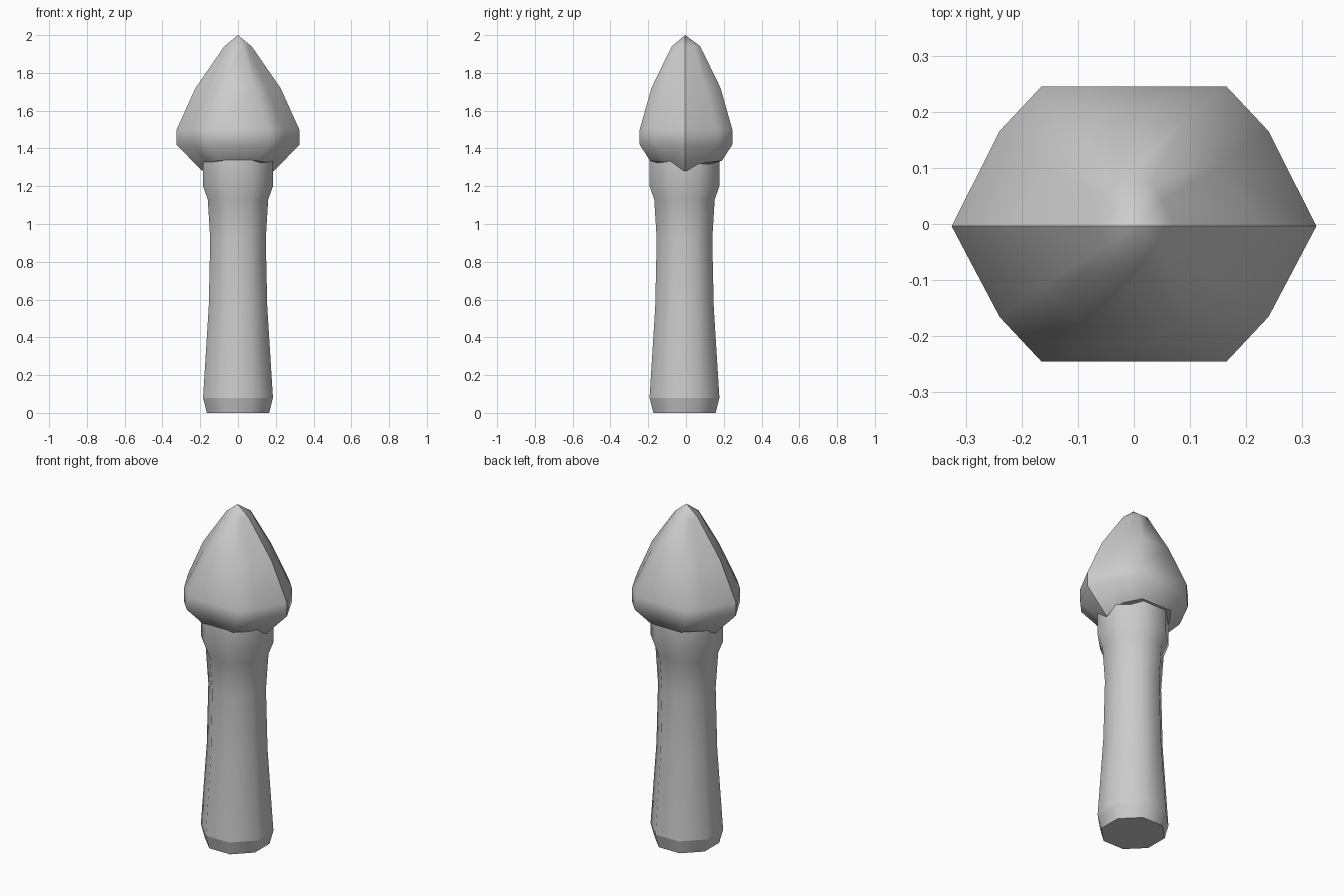
import bpy, bmesh, math

cube = bpy.data.objects.get("Cube")
if cube:
    bpy.data.objects.remove(cube, do_unlink=True)

grey = bpy.data.materials.new("plain_grey")
colour = (0.6, 0.6, 0.6, 1)
grey.diffuse_color = colour
grey.use_nodes = True
grey.node_tree.nodes["Principled BSDF"].inputs["Base Color"].default_value = colour


def loft(name, rings, tip=None, sharp=lambda e: False):
    """Skin closed rings from bottom to top, capped or drawn to a tip."""
    bm = bmesh.new()
    loops = [[bm.verts.new(p) for p in ring] for ring in rings]
    n = len(loops[0])
    for low, high in zip(loops, loops[1:]):
        for i in range(n):
            j = (i + 1) % n
            bm.faces.new((low[i], low[j], high[j], high[i]))
    bm.faces.new(loops[0][::-1])
    if tip:
        apex = bm.verts.new(tip)
        for i in range(n):
            bm.faces.new((loops[-1][i], loops[-1][(i + 1) % n], apex))
    else:
        bm.faces.new(loops[-1])
    bmesh.ops.recalc_face_normals(bm, faces=bm.faces)
    for f in bm.faces:
        f.smooth = len(f.verts) < 5
    for e in bm.edges:
        e.smooth = not (sharp(e) or any(len(f.verts) > 4 for f in e.link_faces))
    mesh = bpy.data.meshes.new(name)
    bm.to_mesh(mesh)
    bm.free()
    mesh.materials.append(grey)
    obj = bpy.data.objects.new(name, mesh)
    bpy.context.collection.objects.link(obj)
    return obj


# Handle: waisted octagonal grip, flat sides facing the axes
profile = [(0.165, 0), (0.185, 0.08), (0.155, 0.56), (0.147, 0.92),
           (0.16, 1.13), (0.185, 1.2), (0.185, 1.35)]
HANDLE_Y = -0.008


def octagon(half_width, z):
    r = half_width / math.cos(math.pi / 8)
    angles = [math.pi / 8 + k * math.pi / 4 for k in range(8)]
    return [(r * math.cos(a), HANDLE_Y + r * math.sin(a), z) for a in angles]


loft("handle", [octagon(w, z) for w, z in profile],
     sharp=lambda e: all(abs(v.co.z - 0.08) < 0.001 for v in e.verts))

# Head: pointed bud of two shells meeting at a seam on each side
SEAM_Y = -0.004


def bud_ring(seam, middle, corner):
    """Mirror one quarter (seam, middle and corner points) into a full ring."""
    quarter = [seam, middle, corner]
    back = quarter + [(-x, y, z) for x, y, z in quarter[::-1]]
    front = [(x, -y, z) for x, y, z in back[-2:0:-1]]
    return [(x, y if y else SEAM_Y, z) for x, y, z in back + front]


levels = [
    ((0.19, 0, 1.28), (0.165, 0.1, 1.325), (0.1, 0.19, 1.335)),
    ((0.325, 0, 1.42), (0.24, 0.165, 1.42), (0.165, 0.245, 1.42)),
    ((0.325, 0, 1.5), (0.24, 0.165, 1.5), (0.165, 0.245, 1.5)),
    ((0.225, 0, 1.72), (0.155, 0.105, 1.72), (0.09, 0.183, 1.72)),
    ((0.073, 0, 1.94), (0.052, 0.042, 1.94), (0.03, 0.076, 1.94)),
]
loft("head", [bud_ring(*level) for level in levels], tip=(0, SEAM_Y, 2),
     sharp=lambda e: all(abs(v.co.y - SEAM_Y) < 0.001 for v in e.verts))
